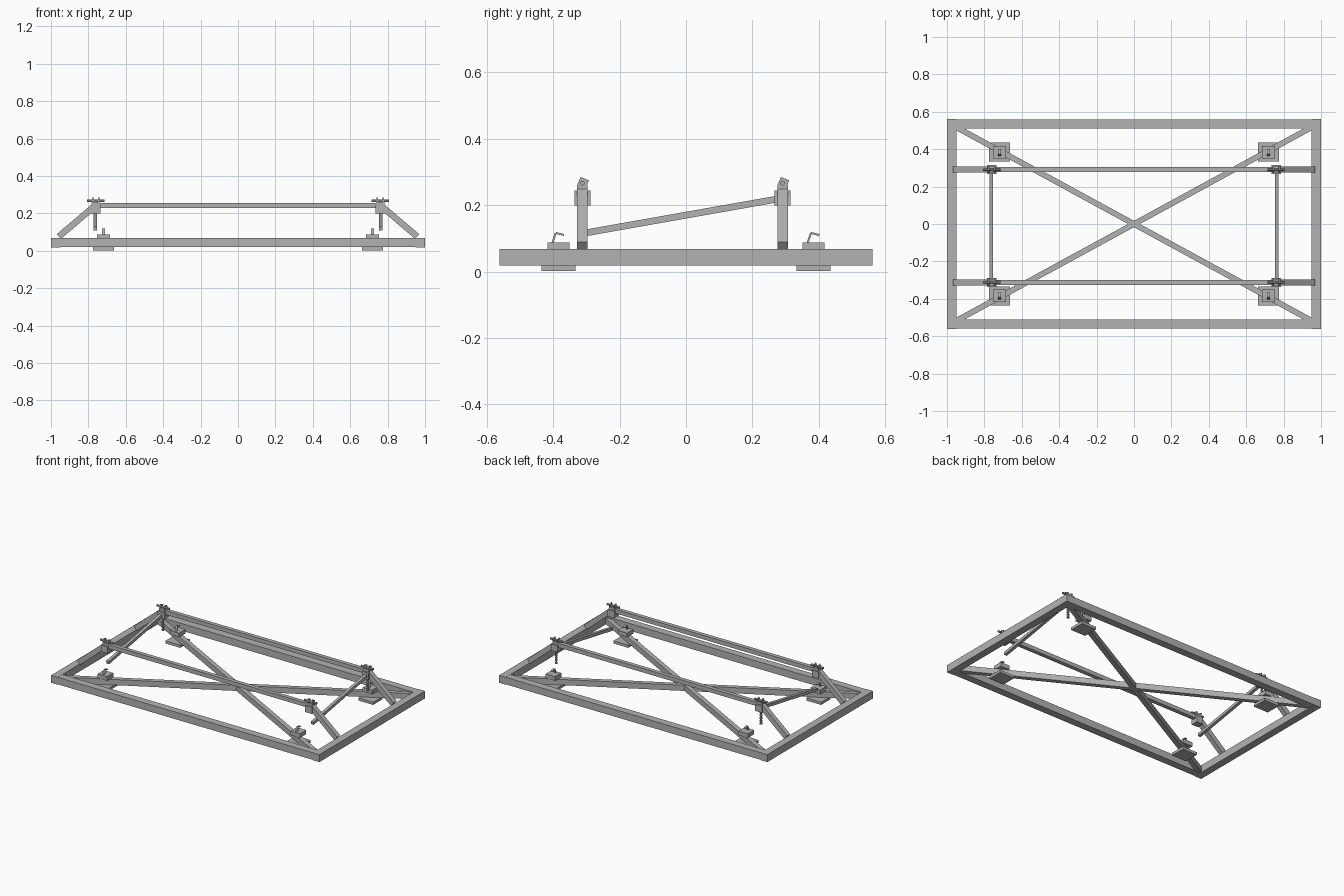
import bpy
import math
from mathutils import Vector, Matrix

cube = bpy.data.objects.get("Cube")
if cube:
    bpy.data.objects.remove(cube, do_unlink=True)

grey = bpy.data.materials.new("steel_grey")
grey.use_nodes = True
colour = (0.45, 0.45, 0.45, 1)
grey.diffuse_color = colour
grey.node_tree.nodes["Principled BSDF"].inputs["Base Color"].default_value = colour


def finish(name):
    ob = bpy.context.object
    ob.name = name
    ob.data.materials.append(grey)
    return ob


def box(name, lo, hi, tilt=0):
    """Box between two corners, optionally tilted about x."""
    lo, hi = Vector(lo), Vector(hi)
    bpy.ops.mesh.primitive_cube_add(size=1, location=(lo + hi) / 2, rotation=(tilt, 0, 0))
    ob = finish(name)
    ob.scale = hi - lo
    return ob


def block(name, centre, size, tilt=0):
    half = Vector(size) / 2
    return box(name, Vector(centre) - half, Vector(centre) + half, tilt)


def beam(name, start, end, width, height):
    """Rectangular bar running from start to end, its width kept level."""
    start, end = Vector(start), Vector(end)
    along = (end - start).normalized()
    side = Vector((0, 0, 1)).cross(along).normalized()
    up = along.cross(side)
    bpy.ops.mesh.primitive_cube_add(size=1)
    ob = finish(name)
    turn = Matrix((along, side, up)).transposed().to_4x4()
    size = Matrix.Diagonal(((end - start).length, width, height, 1))
    ob.matrix_world = Matrix.Translation((start + end) / 2) @ turn @ size
    return ob


def rod(name, centre, radius, length, axis="Z", sides=10):
    turn = (0, math.pi / 2, 0) if axis == "X" else (0, 0, 0)
    bpy.ops.mesh.primitive_cylinder_add(vertices=sides, radius=radius, depth=length,
                                        location=centre, rotation=turn)
    ob = finish(name)
    bpy.ops.object.shade_smooth_by_angle()
    return ob


# Base frame
for s, end in ((-1, "right"), (1, "left")):
    block(f"{end}_end_beam", (s * 0.975, 0, 0.043), (0.05, 1.124, 0.05))
for s, end in ((-1, "front"), (1, "back")):
    block(f"{end}_long_beam", (0, s * 0.535, 0.043), (1.9, 0.05, 0.048))

# Crossed diagonal braces
for s, label in ((1, "rising"), (-1, "falling")):
    beam(f"{label}_diagonal_brace", (-0.955, -0.52 * s, 0.041),
         (0.955, 0.52 * s, 0.041), 0.03, 0.038)

# Clamping feet on the diagonals
for sx, side in ((-1, "right"), (1, "left")):
    for sy, end in ((-1, "front"), (1, "back")):
        x, y = sx * 0.719, sy * 0.384
        tag = f"{end}_{side}"
        block(f"{tag}_foot_plate", (x, y, 0.01), (0.11, 0.102, 0.018))
        block(f"{tag}_foot_block", (x, y, 0.074), (0.07, 0.066, 0.028))
        # Open bent-strip handle
        path = ((-0.018, 0.086), (-0.008, 0.116), (0.017, 0.110), (0.017, 0.086))
        for a, b in zip(path, path[1:]):
            beam(f"{tag}_foot_handle", (x, y + a[0], a[1]), (x, y + b[0], b[1]), 0.014, 0.006)

# Raised rails with legs, brackets and locking handles
for y, end in ((-0.312, "front"), (0.291, "back")):
    block(f"{end}_rail", (0, y, 0.241), (1.52, 0.027, 0.027))
    for s, side in ((-1, "right"), (1, "left")):
        tag = f"{end}_{side}"
        x = s * 0.761
        beam(f"{tag}_leg", (s * 0.958, y, 0.076), (s * 0.765, y, 0.24), 0.032, 0.034)
        block(f"{tag}_bracket", (x, y, 0.221), (0.05, 0.048, 0.045))
        block(f"{tag}_bracket_cap", (x, y, 0.25), (0.042, 0.032, 0.02))
        rod(f"{tag}_handle_bar", (x, y, 0.266), 0.007, 0.092, "X")
        for d in (-0.016, 0.016):
            block(f"{tag}_handle_lug", (x + d, y + 0.002, 0.267), (0.007, 0.027, 0.027), -0.4)

# Sloping links and hanging screws
for s, side in ((-1, "right"), (1, "left")):
    x = s * 0.763
    beam(f"{side}_link_bar", (x, -0.298, 0.117), (x, 0.28, 0.219), 0.02, 0.02)
    rod(f"{side}_screw", (x, 0.291, 0.155), 0.006, 0.096)
    for i in range(5):
        rod(f"{side}_screw_ridge", (x, 0.291, 0.112 + i * 0.018), 0.009, 0.008)
